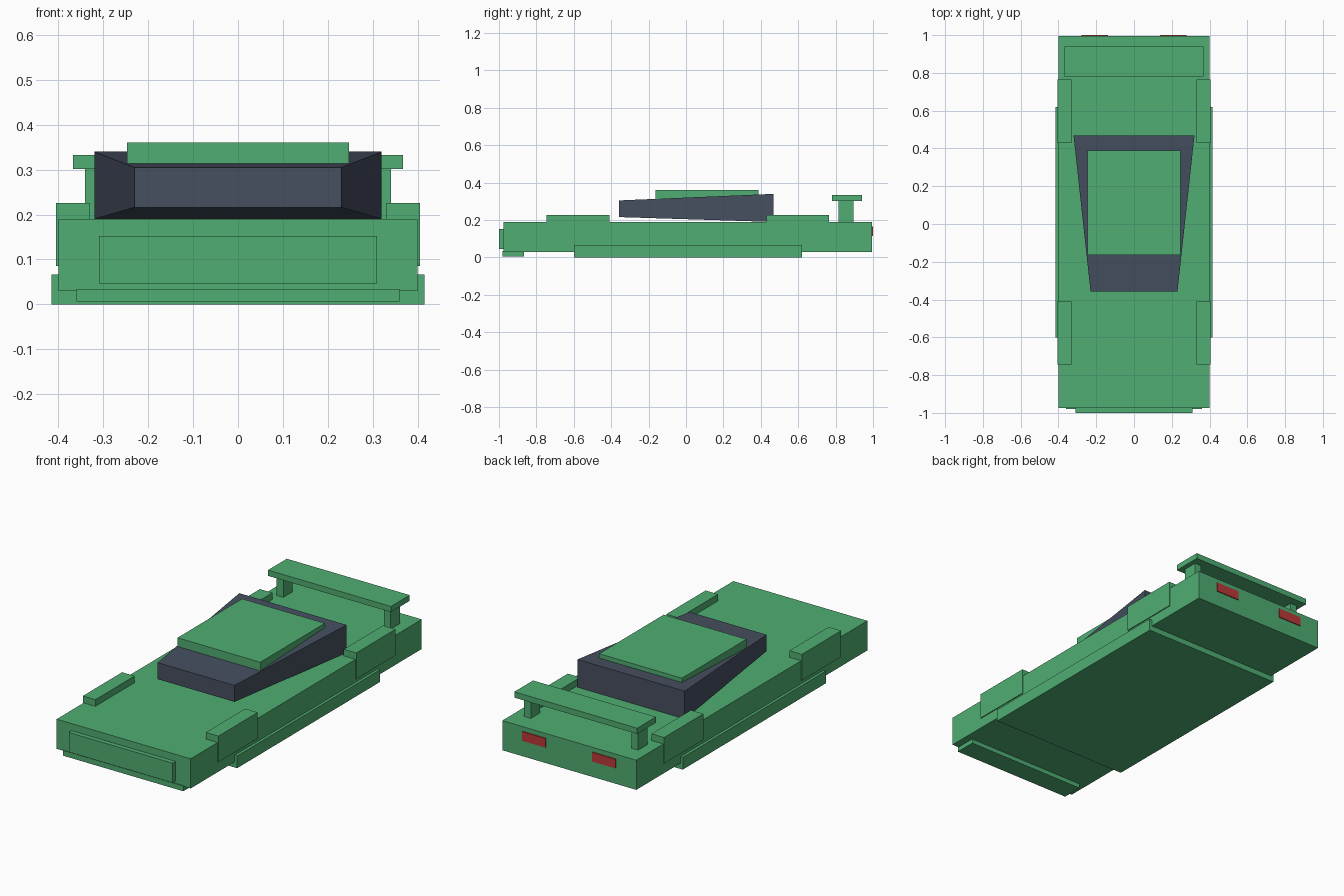
import bpy, bmesh

if "Cube" in bpy.data.objects:
    bpy.data.objects.remove(bpy.data.objects["Cube"])


def material(name, rgb):
    m = bpy.data.materials.new(name)
    m.diffuse_color = (*rgb, 1)
    m.use_nodes = True
    m.node_tree.nodes["Principled BSDF"].inputs["Base Color"].default_value = m.diffuse_color
    return m


green = material("green_paint", (0.08, 0.42, 0.17))
glass = material("dark_glass", (0.062, 0.078, 0.115))
red = material("red_lamp", (0.5, 0.04, 0.04))


def box(name, x, y, z, mat):
    """Box from (min, max) ranges on each axis."""
    bm = bmesh.new()
    bmesh.ops.create_cube(bm, size=1)
    for v in bm.verts:
        v.co = [r[0] + (c + 0.5) * (r[1] - r[0]) for c, r in zip(v.co, (x, y, z))]
    me = bpy.data.meshes.new(name)
    bm.to_mesh(me)
    bm.free()
    me.materials.append(mat)
    ob = bpy.data.objects.new(name, me)
    bpy.context.collection.objects.link(ob)
    return ob


def pair(name, x, y, z, mat):
    """The same box on both sides of the car."""
    box(name + "_right", x, y, z, mat)
    box(name + "_left", (-x[1], -x[0]), y, z, mat)


# Main body, underfloor with side skirts, nose parts
box("body", (-0.40, 0.40), (-0.975, 0.995), (0.03, 0.19), green)
box("side_skirt_floor", (-0.415, 0.415), (-0.60, 0.62), (0.0, 0.066), green)
box("front_splitter", (-0.36, 0.36), (-0.98, -0.865), (0.006, 0.034), green)
box("nose_panel", (-0.31, 0.31), (-1.0, -0.97), (0.046, 0.152), green)

# Fenders over front and rear wheels
for end, y in (("front", (-0.745, -0.41)), ("rear", (0.43, 0.765))):
    pair(end + "_fender", (0.33, 0.405), y, (0.085, 0.226), green)

# Cabin: wedge narrowing towards the front
cabin = box("cabin", (-0.32, 0.32), (-0.358, 0.468), (0.19, 0.34), glass)
for v in cabin.data.vertices:
    if v.co.y < 0:
        v.co.x *= 0.23 / 0.32
        v.co.z = 0.305 if v.co.z > 0.26 else 0.216
box("roof", (-0.247, 0.247), (-0.163, 0.388), (0.311, 0.36), green)

# Rear wing on two posts
box("wing", (-0.367, 0.367), (0.78, 0.94), (0.302, 0.333), green)
pair("wing_post", (0.30, 0.341), (0.815, 0.895), (0.18, 0.31), green)

# Tail lamps
pair("tail_lamp", (0.138, 0.278), (0.98, 1.0), (0.115, 0.165), red)
